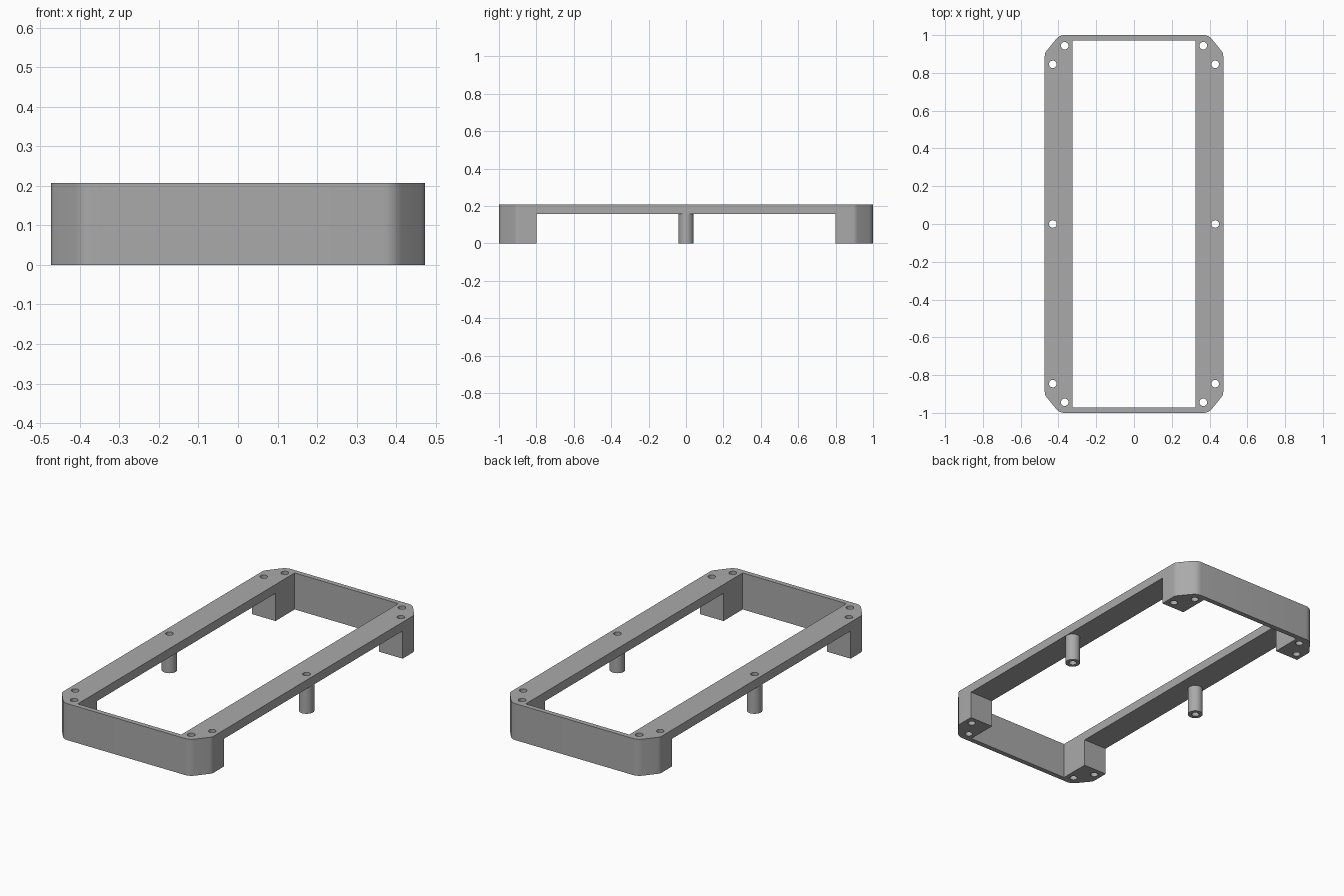
import bpy
import bmesh
from mathutils import Vector

cube = bpy.data.objects.get("Cube")
if cube:
    bpy.data.objects.remove(cube, do_unlink=True)

HALF_W, HALF_L, TOP, RAIL_Z = 0.4725, 1.0, 0.207, 0.157
HOLE_R, POST_R, POST_X = 0.02, 0.04, 0.43

grey = bpy.data.materials.new("plain grey")
grey.use_nodes = True
colour = (0.40, 0.40, 0.40, 1)
grey.diffuse_color = colour
grey.node_tree.nodes["Principled BSDF"].inputs["Base Color"].default_value = colour


def make_object(name, bm):
    bmesh.ops.recalc_face_normals(bm, faces=bm.faces)
    mesh = bpy.data.meshes.new(name)
    bm.to_mesh(mesh)
    bm.free()
    mesh.materials.append(grey)
    obj = bpy.data.objects.new(name, mesh)
    bpy.context.collection.objects.link(obj)
    return obj


def box(name, x, y, z0, z1):
    bm = bmesh.new()
    bmesh.ops.create_cube(bm, size=2)
    for v in bm.verts:
        v.co = (v.co.x * x, v.co.y * y, z1 if v.co.z > 0 else z0)
    return make_object(name, bm)


def cylinder(name, x, y, r, z0, z1, sides=32):
    bm = bmesh.new()
    bmesh.ops.create_cone(bm, cap_ends=True, segments=sides, radius1=r, radius2=r, depth=z1 - z0)
    bmesh.ops.translate(bm, verts=bm.verts, vec=(x, y, (z0 + z1) / 2))
    return make_object(name, bm)


def cut(target, cutters):
    for cutter in cutters:
        cutter.hide_render = True
        mod = target.modifiers.new("cut", "BOOLEAN")
        mod.operation = "DIFFERENCE"
        mod.solver = "EXACT"
        mod.object = cutter
    graph = bpy.context.evaluated_depsgraph_get()
    mesh = bpy.data.meshes.new_from_object(target.evaluated_get(graph))
    target.modifiers.clear()
    target.data = mesh


def fillet(before, corner, after, reach, steps=6):
    # Quadratic rounding of one outline corner
    a = corner + (before - corner).normalized() * reach
    b = corner + (after - corner).normalized() * reach
    ts = [i / steps for i in range(steps + 1)]
    return [a * (1 - t) ** 2 + corner * 2 * t * (1 - t) + b * t * t for t in ts]


# Outer outline: one softened chamfer, mirrored to all four corners
side, end = Vector((HALF_W, 0.905)), Vector((0.395, HALF_L))
quarter = fillet(Vector((HALF_W, 0)), side, end, 0.015)
quarter += fillet(side, end, Vector((0, HALF_L)), 0.028)
half = quarter + [Vector((-p.x, p.y)) for p in reversed(quarter)]
outline = half + [-p for p in half]

bm = bmesh.new()
base = bm.faces.new([bm.verts.new((p.x, p.y, 0)) for p in outline])
top = bmesh.ops.extrude_face_region(bm, geom=[base])["geom"]
bmesh.ops.translate(bm, verts=[g for g in top if isinstance(g, bmesh.types.BMVert)], vec=(0, 0, TOP))
frame = make_object("frame", bm)

# Central opening, and the gap below the side rails
window = box("window_cutter", 0.325, 0.972, -0.1, 0.4)
gap = box("rail_gap_cutter", 0.6, 0.8, -0.1, RAIL_Z)

# Screw holes: two per corner and one at the middle of each rail
holes, posts = [], []
for sx in (-1, 1):
    spots = [(POST_X, 0)]
    for sy in (-1, 1):
        spots += [(0.367, 0.944 * sy), (POST_X, 0.845 * sy)]
    holes += [cylinder("hole_cutter", sx * x, y, HOLE_R, -0.1, 0.4, 24) for x, y in spots]
    name = "left_middle_post" if sx > 0 else "right_middle_post"
    posts.append(cylinder(name, sx * POST_X, 0, POST_R, 0, RAIL_Z))

cut(frame, [window, gap] + holes)
for post in posts:
    cut(post, holes)
for cutter in [window, gap] + holes:
    bpy.data.objects.remove(cutter, do_unlink=True)

# Smooth the rounded walls, keep the edges crisp
bpy.ops.object.select_all(action="DESELECT")
for obj in [frame] + posts:
    obj.select_set(True)
bpy.context.view_layer.objects.active = frame
bpy.ops.object.shade_smooth_by_angle(angle=0.5)
